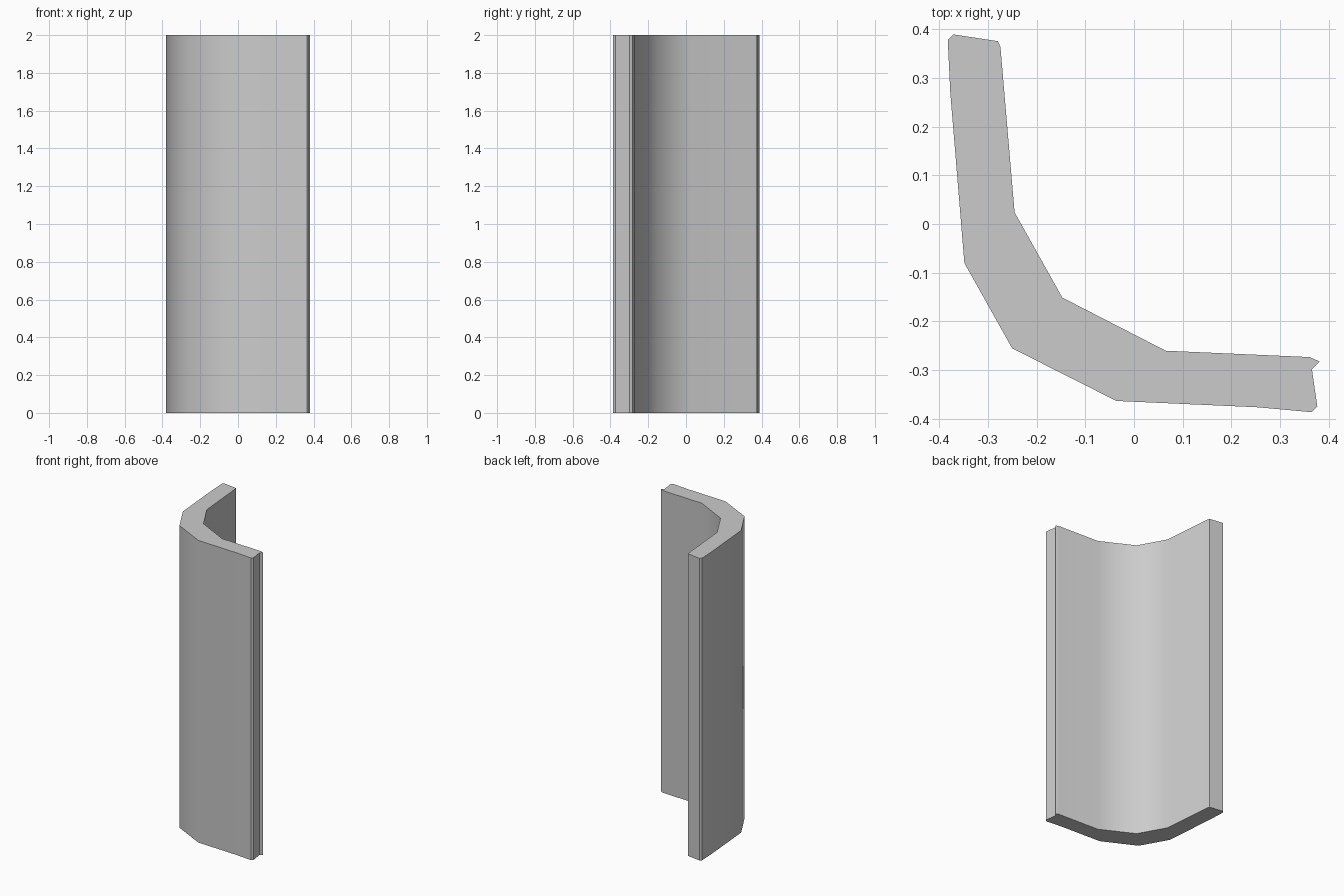
import bpy, bmesh
from math import radians

if "Cube" in bpy.data.objects:
    bpy.data.objects.remove(bpy.data.objects["Cube"])

HEIGHT = 2.0

# Plan outline of the bent panel, running round inner face, ends and outer face
inner_face = [(-0.274, 0.363), (-0.245, 0.024), (-0.147, -0.151),
              (0.065, -0.260), (0.360, -0.273)]
notched_end = [(0.381, -0.282), (0.365, -0.298), (0.376, -0.374), (0.364, -0.386)]
outer_face = [(0.254, -0.376), (-0.036, -0.363), (-0.250, -0.255),
              (-0.348, -0.080), (-0.377, 0.271)]
chamfered_end = [(-0.382, 0.377), (-0.371, 0.389), (-0.279, 0.375)]
outline = inner_face + notched_end + outer_face + chamfered_end

# Extrude the outline straight up
bm = bmesh.new()
base = bm.faces.new([bm.verts.new((x, y, 0)) for x, y in outline])
ret = bmesh.ops.extrude_face_region(bm, geom=[base], use_keep_orig=True)
top_verts = [g for g in ret["geom"] if isinstance(g, bmesh.types.BMVert)]
bmesh.ops.translate(bm, verts=top_verts, vec=(0, 0, HEIGHT))
bmesh.ops.recalc_face_normals(bm, faces=bm.faces)

mesh = bpy.data.meshes.new("curved_corner_panel")
bm.to_mesh(mesh)
bm.free()
panel = bpy.data.objects.new("curved_corner_panel", mesh)
bpy.context.collection.objects.link(panel)

# Smooth the bend, keep the ends crisp
bpy.context.view_layer.objects.active = panel
panel.select_set(True)
bpy.ops.object.shade_smooth_by_angle(angle=radians(40))
